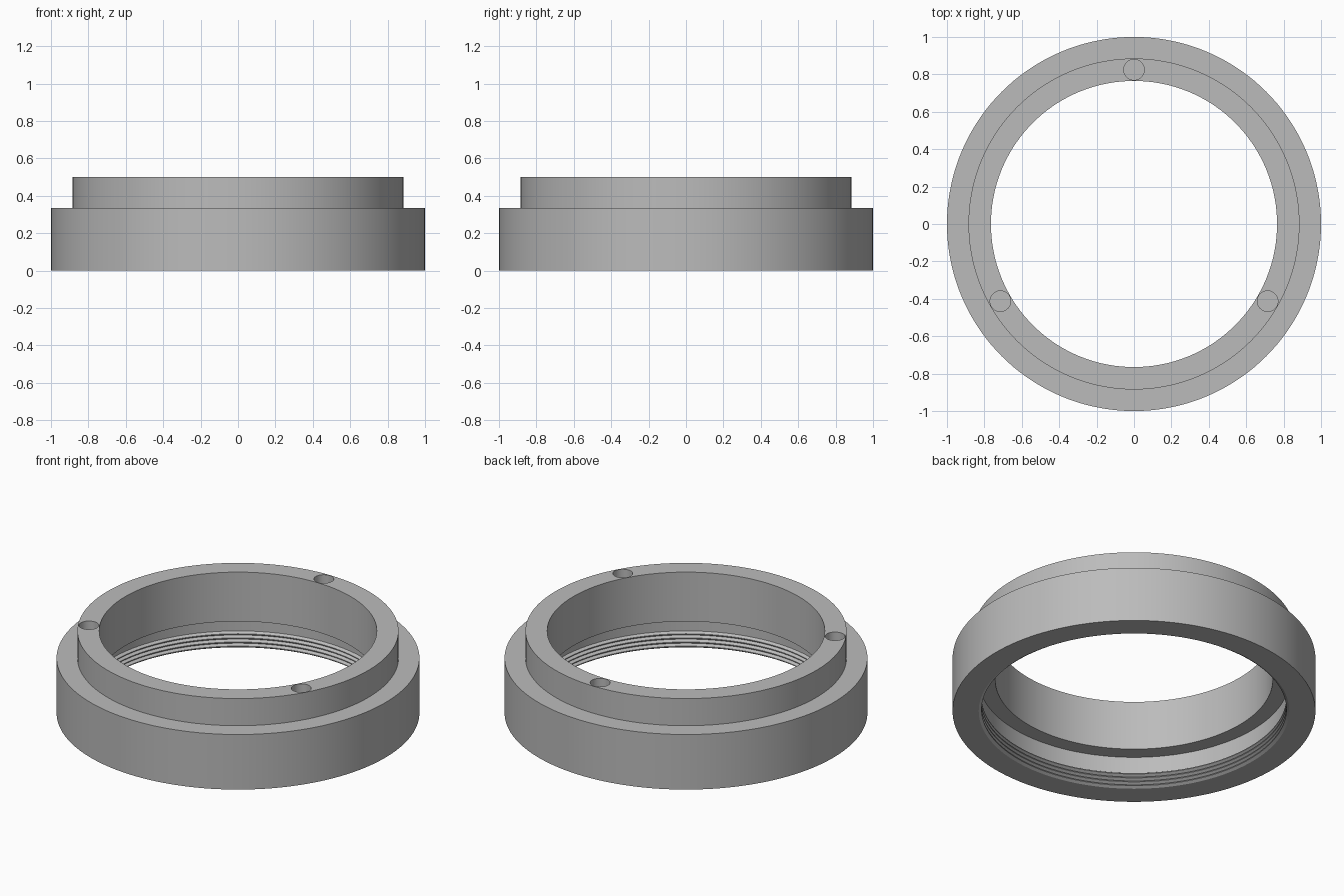
import bpy, bmesh
from math import pi, sin, cos, radians

cube = bpy.data.objects.get("Cube")
if cube:
    bpy.data.objects.remove(cube, do_unlink=True)

SEGMENTS = 144
HEIGHT, SHOULDER, LEDGE = 0.5, 0.335, 0.2
BORE, RECESS, CREST = 0.765, 0.856, 0.84
TURNS, PITCH = 4, 0.025

grey = bpy.data.materials.new("machined grey")
grey.use_nodes = True
grey.diffuse_color = (0.5, 0.5, 0.5, 1)
grey.node_tree.nodes["Principled BSDF"].inputs["Base Color"].default_value = grey.diffuse_color


def add_object(name, bm):
    bmesh.ops.recalc_face_normals(bm, faces=bm.faces)
    mesh = bpy.data.meshes.new(name)
    bm.to_mesh(mesh)
    bm.free()
    mesh.materials.append(grey)
    obj = bpy.data.objects.new(name, mesh)
    bpy.context.collection.objects.link(obj)
    return obj


def lathe(name, profile):
    """Revolve a closed (radius, height) profile around z."""
    bm = bmesh.new()
    rings = []
    for i in range(SEGMENTS):
        a = 2 * pi * i / SEGMENTS
        rings.append([bm.verts.new((r * cos(a), r * sin(a), z)) for r, z in profile])
    n = len(profile)
    for i, ring in enumerate(rings):
        following = rings[(i + 1) % SEGMENTS]
        for j in range(n):
            k = (j + 1) % n
            bm.faces.new((ring[j], following[j], following[k], ring[k]))
    return add_object(name, bm)


# Stepped ring: outside, top, bore and the recess above the thread
profile = [(RECESS, 0), (1, 0), (1, SHOULDER), (0.885, SHOULDER),
           (0.885, HEIGHT), (BORE, HEIGHT), (BORE, LEDGE), (RECESS, LEDGE)]
# Internal thread ridges, from the recess down to the bottom edge
for turn in reversed(range(TURNS)):
    base = turn * PITCH
    profile.append((RECESS, base + PITCH))
    profile += [(CREST, base + PITCH * f) for f in (0.6, 0.4)]
ring = lathe("threaded_ring", profile)

# Three blind holes in the top rim
bm = bmesh.new()
for angle in (90, 210, 330):
    a = radians(angle)
    result = bmesh.ops.create_cone(bm, cap_ends=True, segments=32,
                                   radius1=0.055, radius2=0.055, depth=0.24)
    bmesh.ops.translate(bm, verts=result["verts"],
                        vec=(0.825 * cos(a), 0.825 * sin(a), HEIGHT))
cutter = add_object("hole_cutter", bm)
cutter.hide_render = True

cut = ring.modifiers.new("pin holes", "BOOLEAN")
cut.operation = "DIFFERENCE"
cut.solver = "EXACT"
cut.object = cutter

bpy.ops.object.select_all(action="DESELECT")
ring.select_set(True)
bpy.context.view_layer.objects.active = ring
bpy.ops.object.modifier_apply(modifier=cut.name)
bpy.data.objects.remove(cutter, do_unlink=True)
bpy.ops.object.shade_smooth_by_angle(angle=radians(30))
